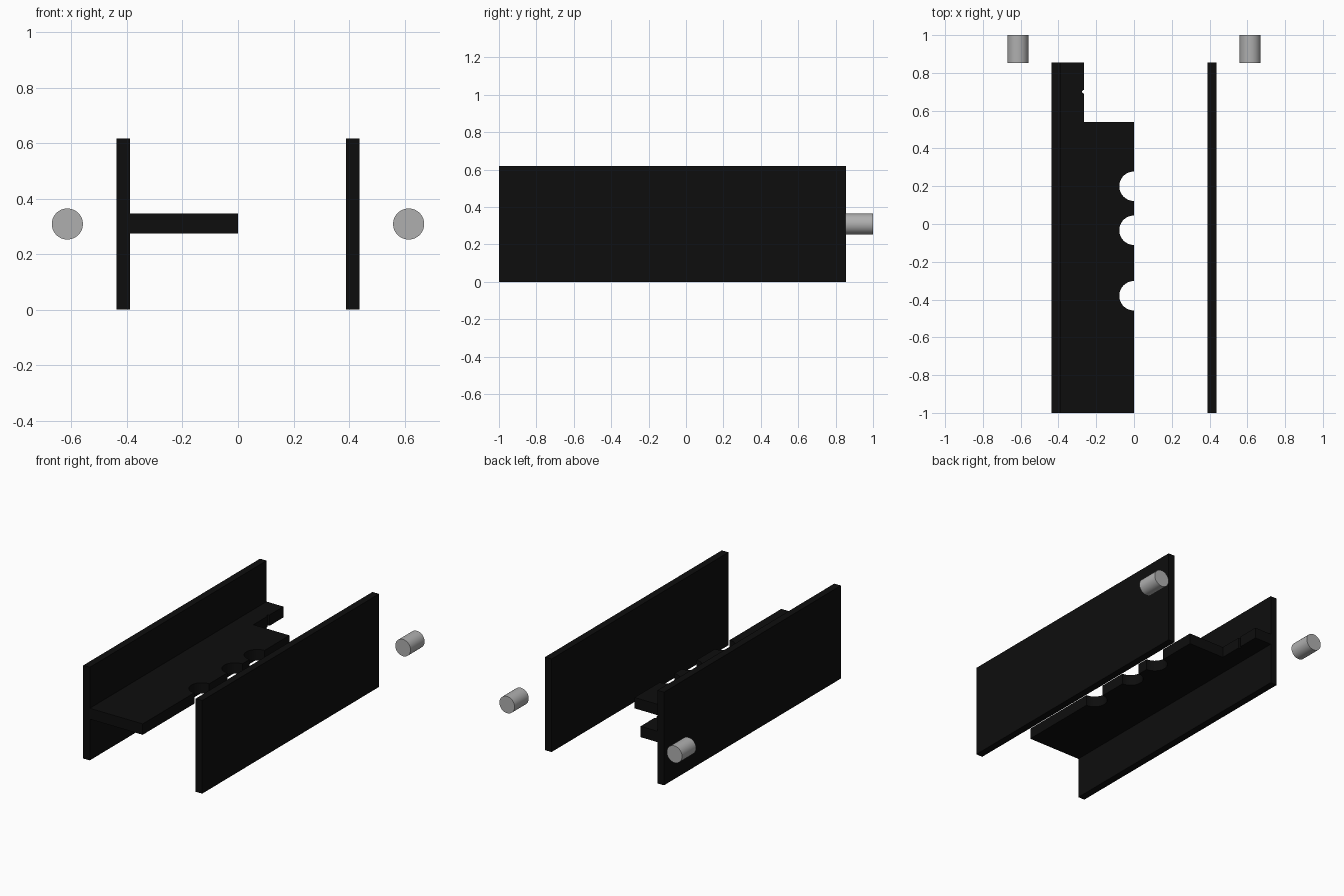
import bpy, bmesh, math

if "Cube" in bpy.data.objects:
    bpy.data.objects.remove(bpy.data.objects["Cube"], do_unlink=True)


def material(name, value, rough):
    m = bpy.data.materials.new(name)
    m.use_nodes = True
    colour = (value, value, value, 1)
    m.diffuse_color = colour
    bsdf = next(n for n in m.node_tree.nodes if n.type == 'BSDF_PRINCIPLED')
    bsdf.inputs["Base Color"].default_value = colour
    bsdf.inputs["Roughness"].default_value = rough
    return m


BLACK = material("matte black", 0.004, 0.6)
GREY = material("pin grey", 0.43, 0.5)


def prism(name, outline, z0, z1, mat):
    """Extrude an outline in the ground plane from z0 to z1."""
    bm = bmesh.new()
    face = bm.faces.new([bm.verts.new((x, y, z0)) for x, y in outline])
    ext = bmesh.ops.extrude_face_region(bm, geom=[face])
    top = [v for v in ext["geom"] if isinstance(v, bmesh.types.BMVert)]
    bmesh.ops.translate(bm, verts=top, vec=(0, 0, z1 - z0))
    bmesh.ops.recalc_face_normals(bm, faces=bm.faces)
    mesh = bpy.data.meshes.new(name)
    bm.to_mesh(mesh)
    bm.free()
    mesh.materials.append(mat)
    obj = bpy.data.objects.new(name, mesh)
    bpy.context.collection.objects.link(obj)
    return obj


def notch(cx, cy, r, n):
    """Half circle cut into a right-hand edge, walked towards +y."""
    angles = [-math.pi / 2 - math.pi * i / n for i in range(n + 1)]
    return [(cx + r * math.cos(a), cy + r * math.sin(a)) for a in angles]


FRONT, BACK = -1.0, 0.855
INNER, OUTER = 0.389, 0.437

for side, s in (("right", -1), ("left", 1)):
    # Upright side plates
    prism(side + "_side_plate",
          [(s * INNER, FRONT), (s * OUTER, FRONT), (s * OUTER, BACK), (s * INNER, BACK)],
          0.0, 0.618, BLACK)
    # Round pins behind and outside the plates
    bpy.ops.mesh.primitive_cylinder_add(vertices=48, radius=0.056, depth=0.148,
                                        location=(s * 0.615, 0.926, 0.309),
                                        rotation=(math.pi / 2, 0, 0))
    pin = bpy.context.object
    pin.name = side + "_pin"
    pin.data.materials.append(GREY)
    bpy.ops.object.shade_smooth_by_angle(angle=math.radians(40))

# Middle shelf with three half-round cut-outs and a narrow back tab
outline = [(-INNER, FRONT), (0, FRONT)]
for y in (-0.38, -0.033, 0.20):
    outline += notch(0, y, 0.078, 32)
outline += [(0, 0.54), (-0.265, 0.54)]
outline += notch(-0.265, 0.70, 0.01, 10)
outline += [(-0.265, BACK), (-INNER, BACK)]
prism("middle_shelf", outline, 0.274, 0.346, BLACK)
